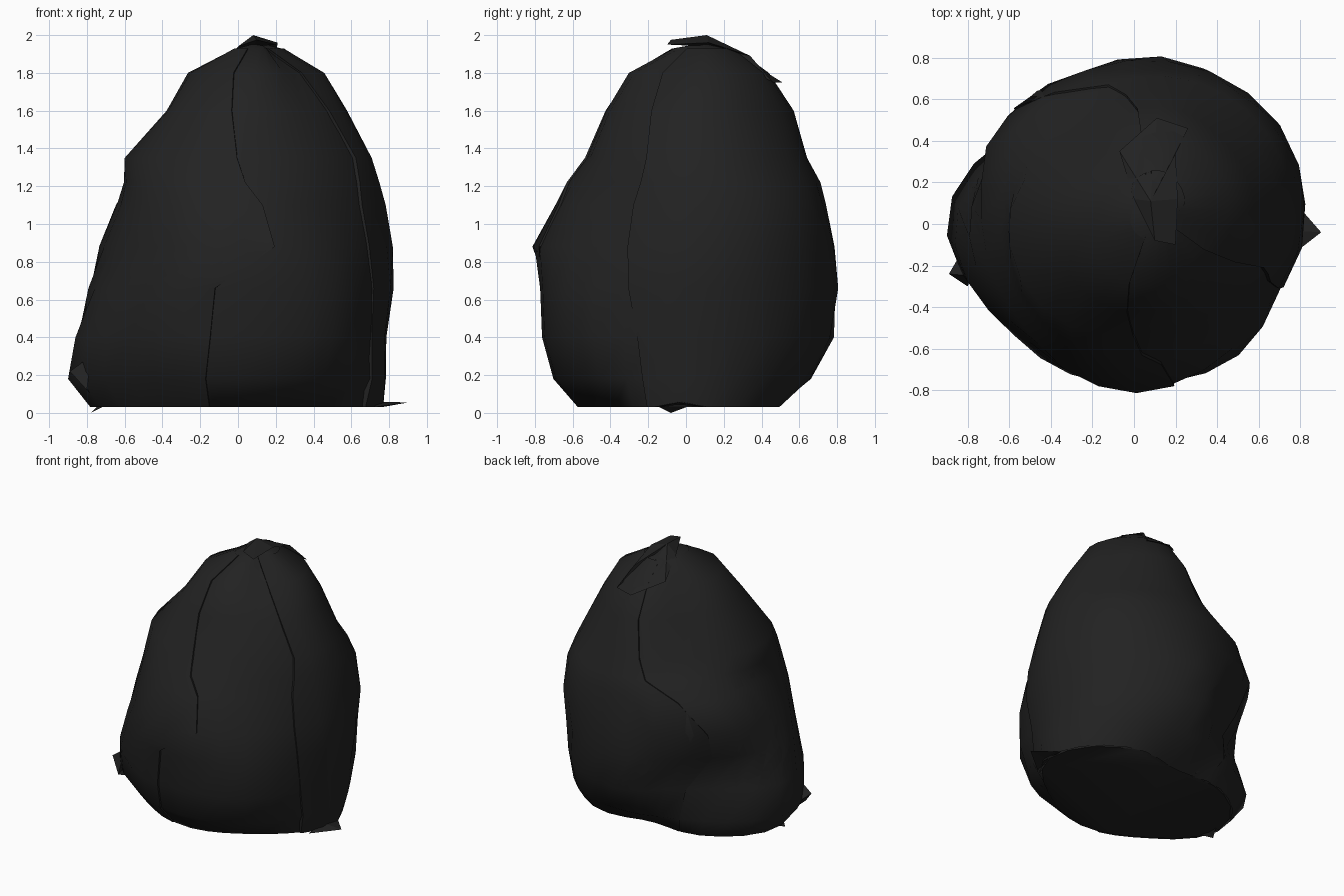
import bpy, bmesh
from math import radians, cos, sin, floor, exp
from mathutils import Vector

if "Cube" in bpy.data.objects:
    bpy.data.objects.remove(bpy.data.objects["Cube"])

black = bpy.data.materials.new("matte_black")
black.use_nodes = True
COLOUR = (0.016, 0.016, 0.016, 1)
black.diffuse_color = COLOUR
bsdf = black.node_tree.nodes["Principled BSDF"]
bsdf.inputs["Base Color"].default_value = COLOUR
bsdf.inputs["Roughness"].default_value = 0.8

# Height, then the reach in eight directions, counter-clockwise from +x
RINGS = [
    (.03, .77, .64, .43, .60, .78, .61, .58, .58),
    (.18, .78, .75, .65, .69, .90, .72, .71, .73),
    (.40, .78, .80, .77, .63, .86, .78, .77, .79),
    (.66, .82, .81, .80, .69, .79, .75, .78, .79),
    (.88, .81, .83, .78, .79, .73, .72, .81, .75),
    (1.1, .77, .81, .73, .73, .64, .67, .69, .67),
    (1.22, .74, .76, .70, .60, .60, .64, .63, .63),
    (1.35, .70, .68, .63, .52, .60, .59, .53, .59),
    (1.6, .57, .58, .56, .38, .37, .40, .43, .47),
    (1.8, .45, .47, .43, .28, .26, .24, .31, .32),
    (1.93, .23, .28, .25, .14, .00, .02, .07, .08),
]

# Local dents and bulges: angle, height, angular width, height spread, amount
DENTS = [
    (-20, .5, 10, .5, -.04),
    (152, .8, 12, .15, .04),
    (112, .5, 10, .4, -.05),
    (27, .7, 12, .5, .015),
    (305, .6, 14, .4, .03),
    (242, .6, 12, .4, .02),
]


def surface_point(ring, angle, offset=0.0):
    """Point of the lumpy form at an angle in degrees, moved out by offset."""
    z, reach = ring[0], ring[1:]
    lean = max(0, min(1, (z - 1.1) / .8))
    cx, cy = .11 * lean, .09 * lean
    # reach from the leaning centre, blended smoothly between directions
    r = [reach[i] - cx * cos(radians(45 * i)) - cy * sin(radians(45 * i))
         for i in range(8)]
    k = floor(angle / 45)
    t = angle / 45 - k
    a, b, c, d = (r[(k + j) % 8] for j in (-1, 0, 1, 2))
    rad = b + t / 2 * (c - a + t * (2 * a - 5 * b + 4 * c - d + t * (3 * (b - c) + d - a)))
    for at, height, wide, tall, amount in DENTS:
        turn = (angle - at + 180) % 360 - 180
        rad += amount * exp(-(turn / wide) ** 2 - ((z - height) / tall) ** 2)
    rad += offset
    return Vector((cx + rad * cos(radians(angle)), cy + rad * sin(radians(angle)), z))


def finish(name, bm, smooth=True):
    bmesh.ops.recalc_face_normals(bm, faces=bm.faces)
    mesh = bpy.data.meshes.new(name)
    bm.to_mesh(mesh)
    bm.free()
    mesh.materials.append(black)
    obj = bpy.data.objects.new(name, mesh)
    bpy.context.collection.objects.link(obj)
    if smooth:
        bpy.ops.object.select_all(action='DESELECT')
        obj.select_set(True)
        bpy.context.view_layer.objects.active = obj
        bpy.ops.object.shade_smooth_by_angle(angle=radians(50))


def skin(bm, rows, closed):
    for low, high in zip(rows, rows[1:]):
        n = len(low)
        for i in range(n if closed else n - 1):
            j = (i + 1) % n
            bm.faces.new((low[i], low[j], high[j], high[i]))


# Core: closed lumpy body with a flat base
bm = bmesh.new()
SIDES = 28
rows = [[bm.verts.new(surface_point(r, 360 * i / SIDES, -.008)) for i in range(SIDES)]
        for r in RINGS]
skin(bm, rows, True)
bm.faces.new(rows[0])
tip = bm.verts.new((.11, .1, 1.96))
for i in range(SIDES):
    bm.faces.new((rows[-1][i], rows[-1][(i + 1) % SIDES], tip))
finish("body", bm)


def shell(name, starts, ends, columns, offset):
    """Overlapping outer layer whose side edges tuck into the body."""
    bm = bmesh.new()
    rows = []
    for ring, a0, a1 in zip(RINGS, starts, ends):
        row = [surface_point(ring, a0, -.05)]
        row += [surface_point(ring, a0 + (a1 - a0) * i / columns, offset)
                for i in range(columns + 1)]
        row.append(surface_point(ring, a1, -.05))
        rows.append([bm.verts.new(p) for p in row])
    skin(bm, rows, False)
    finish(name, bm)


# Back layer, ending in a diagonal fold across the rear
rear_fold = [120, 121, 125, 140, 136, 121, 102, 97, 96, 100, 110]
shell("back_layer",
      [-17, -18, -20, -23, -24, -23, -22, -22, -30, -40, -60],
      rear_fold, 11, .008)

# Side layer, slipping under the back layer and folding jaggedly down the front
shell("side_layer",
      [a - 10 for a in rear_fold],
      [255, 256, 259, 261, 284, 281, 272, 266, 258, 252, 250], 12, .003)


def flap(name, points, apex, thickness=.02):
    """Loose crumpled piece: a fan of flat faces round an apex."""
    bm = bmesh.new()
    edge = [bm.verts.new(p) for p in points]
    top = bm.verts.new(apex)
    under = bm.verts.new(Vector(apex) - Vector((0, 0, thickness)))
    for i, v in enumerate(edge):
        after = edge[(i + 1) % len(edge)]
        bm.faces.new((v, after, top))
        bm.faces.new((after, v, under))
    finish(name, bm, False)


# Crumpled knot running back over the summit
flap("top_flap",
     [(.1, -.08, 1.975), (.2, -.1, 1.95), (.21, .12, 1.96), (.2, .34, 1.89),
      (.26, .46, 1.75), (.11, .51, 1.75), (-.07, .35, 1.84), (.0, .12, 1.94)],
     (.08, .11, 2.0), .06)

# Ragged corners around the base
flap("left_base_corner", [(.72, -.18, .03), (.9, -.04, .055), (.76, .12, .03)],
     (.74, -.03, .06))
flap("right_base_corner", [(-.7, .08, .06), (-.78, -.08, 0), (-.66, -.2, .06)],
     (-.7, -.07, .08))
flap("right_low_fold", [(-.8, -.3, .12), (-.89, -.24, .22), (-.82, -.12, .16)],
     (-.78, -.25, .3), .2)
